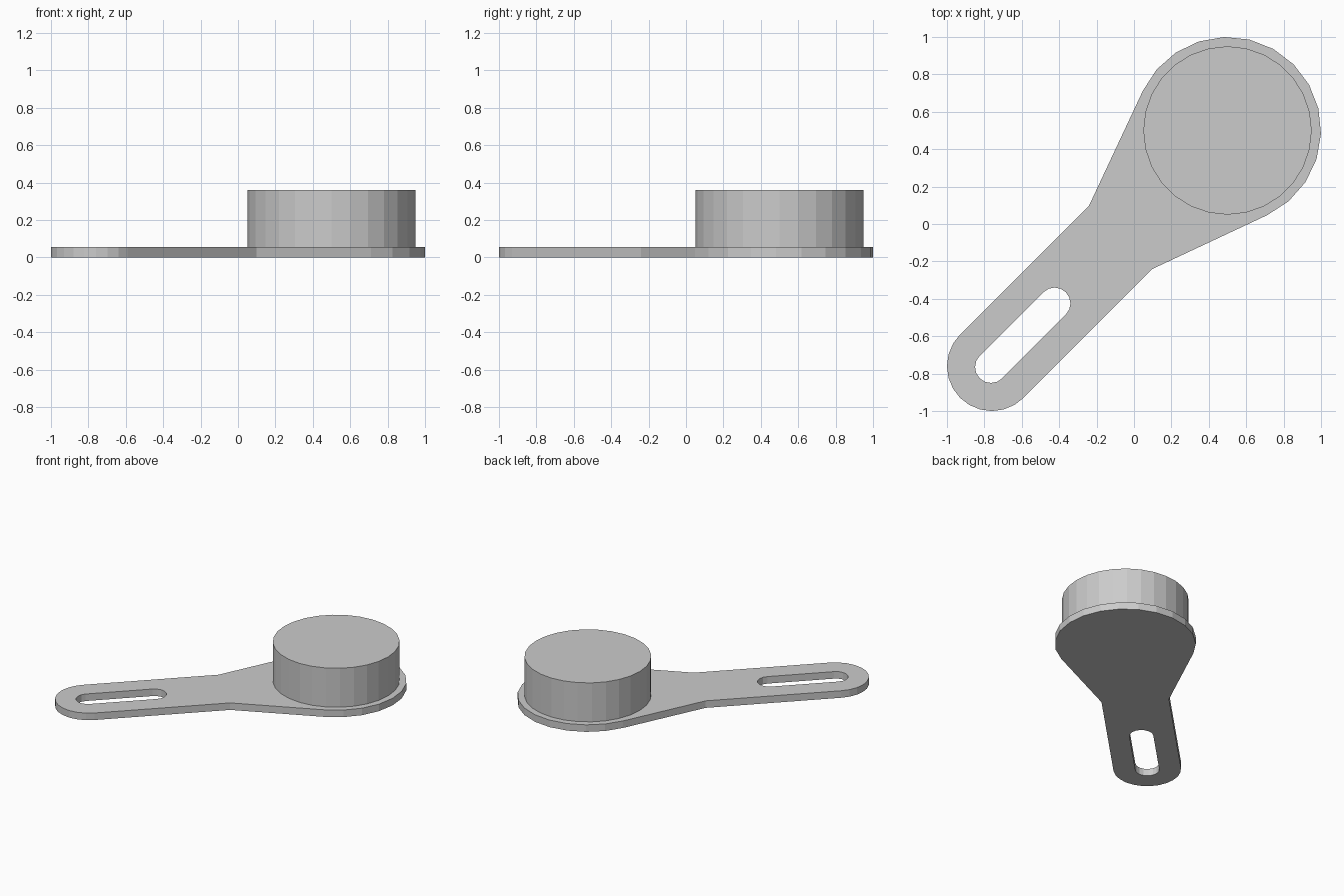
import bpy, bmesh
from math import cos, sin, pi, radians, acos, atan2, hypot
from mathutils import Matrix

cube = bpy.data.objects.get("Cube")
if cube:
    bpy.data.objects.remove(cube, do_unlink=True)

GREY = (0.6, 0.6, 0.6, 1)
grey = bpy.data.materials.new("light grey")
grey.use_nodes = True
grey.diffuse_color = GREY
grey.node_tree.nodes["Principled BSDF"].inputs["Base Color"].default_value = GREY

DIAG = 2 ** 0.5        # the part lies along the x = y diagonal
PLATE_H, KNOB_TOP = 0.055, 0.36


def arc(cx, r, start, end, steps):
    """Points of an arc centred on the long axis of the plate."""
    angles = [start + (end - start) * i / steps for i in range(steps + 1)]
    return [(cx + r * cos(a), r * sin(a)) for a in angles]


def finish(name, bm):
    bmesh.ops.recalc_face_normals(bm, faces=bm.faces)
    mesh = bpy.data.meshes.new(name)
    bm.to_mesh(mesh)
    bm.free()
    mesh.materials.append(grey)
    obj = bpy.data.objects.new(name, mesh)
    bpy.context.collection.objects.link(obj)
    return obj


def extruded(name, loops, height):
    """Fill an outline with holes and raise it into a solid."""
    bm = bmesh.new()
    for loop in loops:
        vs = [bm.verts.new((x, y, 0)) for x, y in loop]
        for a, b in zip(vs, vs[1:] + vs[:1]):
            bm.edges.new((a, b))
    bmesh.ops.triangle_fill(bm, edges=bm.edges[:], use_beauty=True)
    top = bmesh.ops.extrude_face_region(bm, geom=bm.faces[:], use_keep_orig=True)
    verts = [g for g in top["geom"] if isinstance(g, bmesh.types.BMVert)]
    bmesh.ops.translate(bm, verts=verts, vec=(0, 0, height))
    bmesh.ops.rotate(bm, verts=bm.verts, matrix=Matrix.Rotation(radians(45), 3, 'Z'))
    return finish(name, bm)


# Plate: round head, tapering neck and slotted handle
head, head_r = 0.5 * DIAG, 0.5
neck, half_w = -0.07 * DIAG, 0.24
tip = -0.76 * DIAG
dx = neck - head
tangent = atan2(half_w, dx) - acos(head_r / hypot(dx, half_w))
outline = (arc(head, head_r, -tangent, tangent, 14) + [(neck, half_w)]
           + arc(tip, half_w, pi / 2, 3 * pi / 2, 12) + [(neck, -half_w)])
slot = (arc(-0.425 * DIAG, 0.085, -pi / 2, pi / 2, 8)
        + arc(-0.765 * DIAG, 0.085, pi / 2, 3 * pi / 2, 8))
extruded("slotted_plate", [outline, slot], PLATE_H)

# Round block standing on the head
bm = bmesh.new()
bmesh.ops.create_cone(bm, cap_ends=True, segments=28, radius1=0.45, radius2=0.45,
                      depth=KNOB_TOP - PLATE_H)
bmesh.ops.rotate(bm, verts=bm.verts, matrix=Matrix.Rotation(pi / 2, 3, 'Z'))
bmesh.ops.translate(bm, verts=bm.verts, vec=(0.5, 0.5, (KNOB_TOP + PLATE_H) / 2))
finish("round_block", bm)
